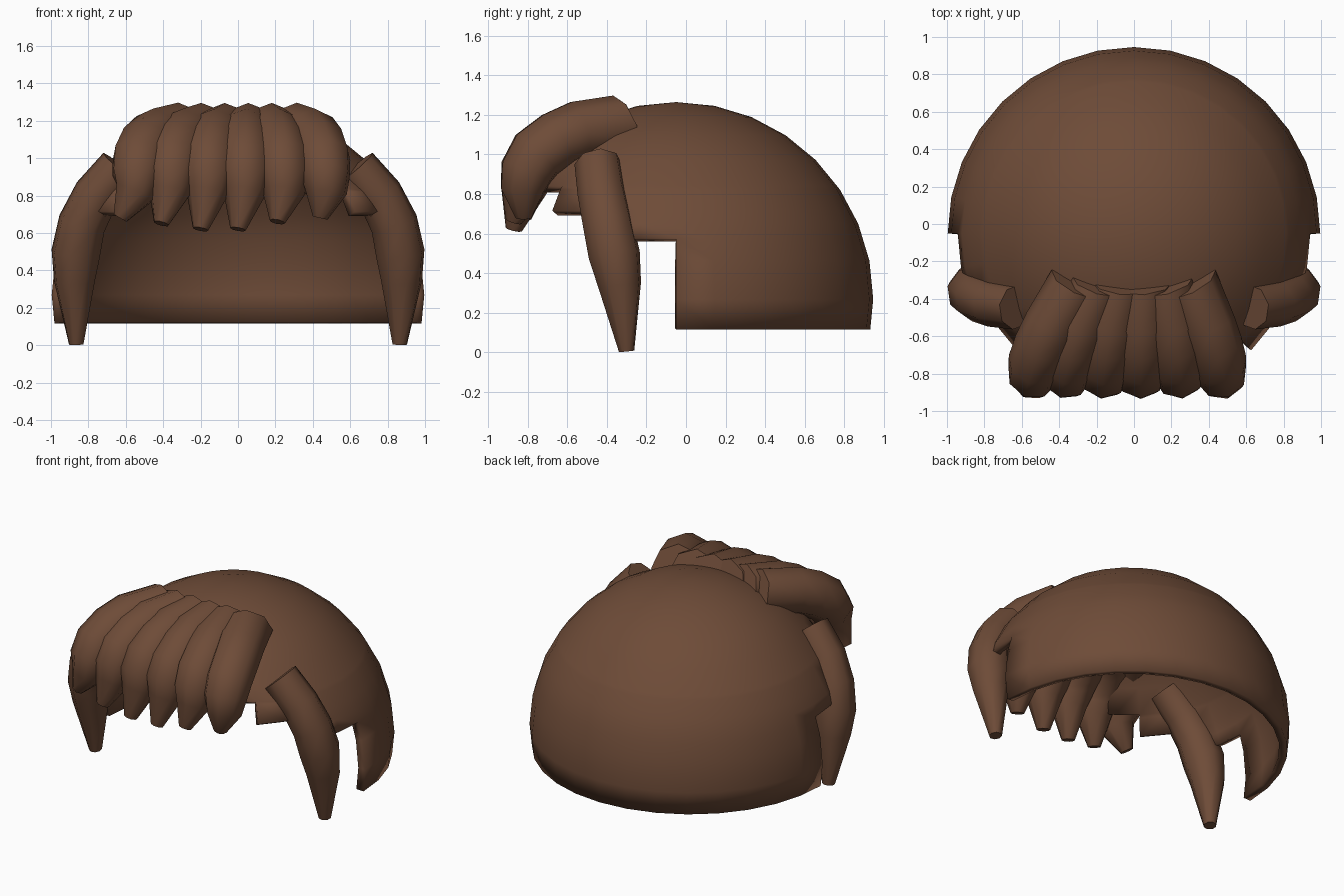
import bpy, bmesh, math
from mathutils import Vector, Matrix

if "Cube" in bpy.data.objects:
    bpy.data.objects.remove(bpy.data.objects["Cube"])

brown = bpy.data.materials.new("hair brown")
brown.diffuse_color = (0.155, 0.071, 0.039, 1)
brown.use_nodes = True
brown.node_tree.nodes["Principled BSDF"].inputs["Base Color"].default_value = brown.diffuse_color


def add_object(name, bm, angle):
    bmesh.ops.recalc_face_normals(bm, faces=bm.faces)
    me = bpy.data.meshes.new(name)
    bm.to_mesh(me)
    bm.free()
    me.materials.append(brown)
    ob = bpy.data.objects.new(name, me)
    bpy.context.collection.objects.link(ob)
    bpy.ops.object.select_all(action='DESELECT')
    ob.select_set(True)
    bpy.context.view_layer.objects.active = ob
    bpy.ops.object.shade_smooth_by_angle(angle=math.radians(angle))
    return ob


def lock(name, path, start=None, sides=8):
    """Tapered eight-sided tube through (x, y, z, radius) points, closed at both ends."""
    bm = bmesh.new()
    pts = [Vector(p[:3]) for p in path]
    up = Vector((0, 0, 1))
    rings = []
    for i, p in enumerate(pts):
        t = (pts[min(i + 1, len(pts) - 1)] - pts[max(i - 1, 0)]).normalized()
        if i == 0 and start:
            t = Vector(start).normalized()
        up = (up - t * up.dot(t)).normalized()
        side = t.cross(up)
        rings.append([bm.verts.new(p + path[i][3] * (up * math.cos(a) + side * math.sin(a)))
                      for a in (2 * math.pi * k / sides for k in range(sides))])
    for a, b in zip(rings, rings[1:]):
        for k in range(sides):
            n = (k + 1) % sides
            bm.faces.new((a[k], a[n], b[n], b[k]))
    bm.faces.new(rings[0])
    bm.faces.new(rings[-1])
    return add_object(name, bm, 50)


# Hair cap: thin dome whose lower edge steps up towards the face
bm = bmesh.new()
centre = Vector((0, -0.05, 0.268))
bmesh.ops.create_uvsphere(bm, u_segments=32, v_segments=16, radius=0.996,
                          matrix=Matrix.Translation(centre))
cuts = [((0, 0, z), (0, 0, 1)) for z in (0.115, 0.575, 0.715, 0.84)]
cuts += [(centre, (math.cos(a), math.sin(a), 0))
         for a in map(math.radians, (90, 45, 135, 67.5, 112.5))]
cuts.append((centre, (0, 1, 0)))
for co, no in cuts:
    bmesh.ops.bisect_plane(bm, geom=bm.verts[:] + bm.edges[:] + bm.faces[:],
                           plane_co=co, plane_no=no, dist=1e-4)


def in_opening(c):
    off_front = math.degrees(math.atan2(abs(c.x), -(c.y - centre.y)))
    edge = 0.84 if off_front < 45 else 0.715 if off_front < 67.5 else 0.575 if off_front < 90 else 0.115
    return c.z < edge


bmesh.ops.delete(bm, geom=[f for f in bm.faces if in_opening(f.calc_center_median())],
                 context='FACES')
cap = add_object("hair cap", bm, 40)
shell = cap.modifiers.new("shell", 'SOLIDIFY')
shell.thickness = 0.05
shell.offset = -1

# Fringe: six locks fanning forward, given by x at the root, bulge and tip
fringe = [(-0.295, -0.54, -0.63, 0.68), (-0.18, -0.36, -0.41, 0.65), (-0.065, -0.16, -0.20, 0.62),
          (0.05, 0.035, 0.0, 0.62), (0.165, 0.24, 0.21, 0.66), (0.29, 0.465, 0.44, 0.68)]
profile = [(-0.317, 1.145, 0.162, 0.0), (-0.55, 1.115, 0.153, 0.6), (-0.65, 1.068, 0.152, 0.8),
           (-0.752, 0.995, 0.15, 0.95), (-0.802, 0.91, 0.14, 1.0), (-0.822, 0.82, 0.116, 1.03)]
for i, (root, bulge, tip, tip_z) in enumerate(fringe):
    path = [(root + (bulge - root) * f, y, z, r) for y, z, r, f in profile]
    tip_y = -0.82 if i in (0, 5) else -0.87
    path.append((tip, tip_y, tip_z, 0.042))
    lock(f"fringe lock {i + 1}", path, start=(1.4 * root, -0.85, -0.35))

# Long side locks in front of the ears
for s, name in ((-1, "left"), (1, "right")):
    lock(name + " side lock", [(s * 0.63, -0.445, 0.95, 0.12), (s * 0.76, -0.425, 0.80, 0.125),
                               (s * 0.835, -0.395, 0.65, 0.13), (s * 0.868, -0.362, 0.49, 0.134),
                               (s * 0.875, -0.335, 0.34, 0.112), (s * 0.865, -0.30, 0.005, 0.04)])
